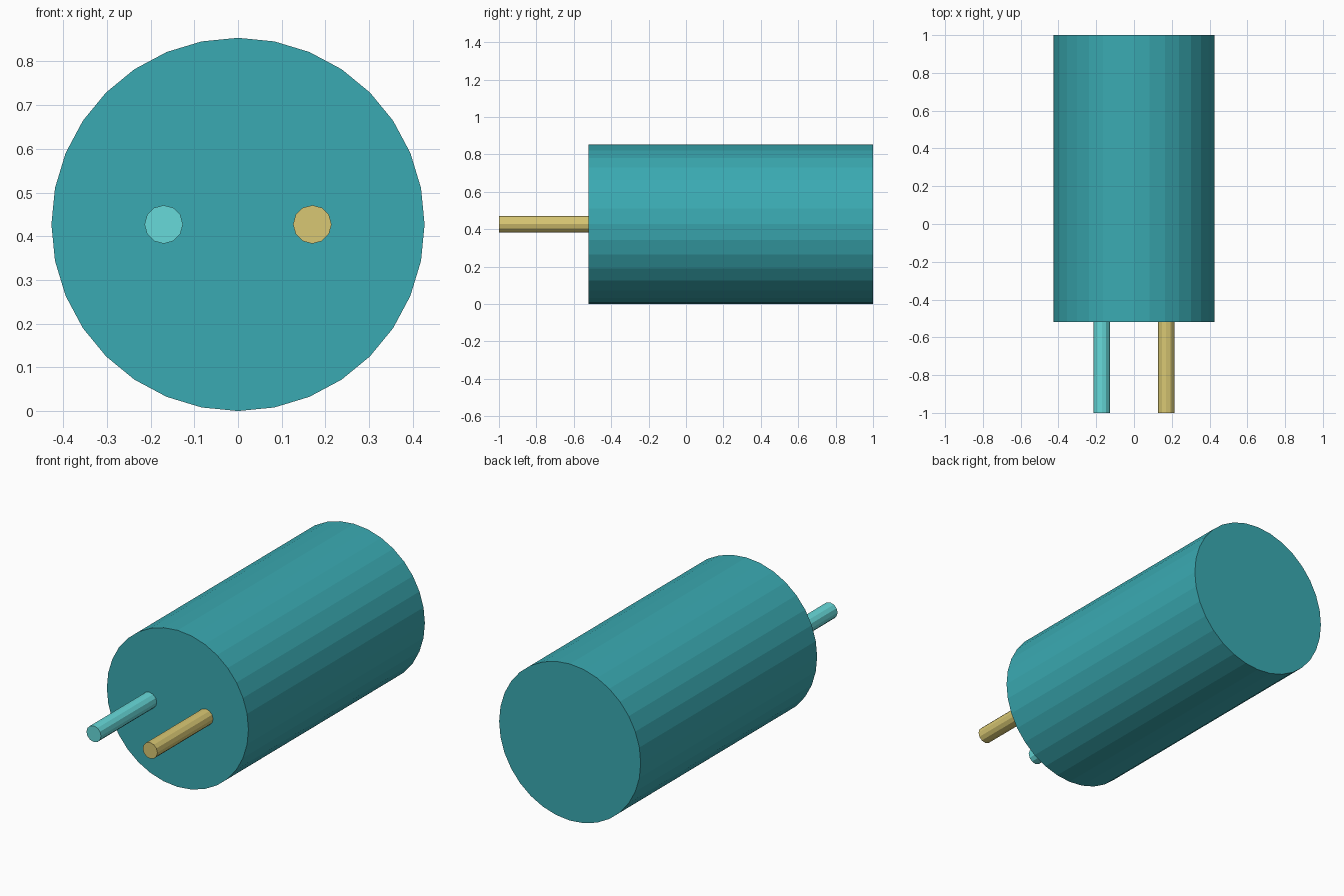
import bpy
import math

if "Cube" in bpy.data.objects:
    bpy.data.objects.remove(bpy.data.objects["Cube"])


def material(name, rgb):
    """Flat colour from 0-255 sRGB values, stored as linear."""
    def linear(c):
        c /= 255
        return c / 12.92 if c <= 0.04045 else ((c + 0.055) / 1.055) ** 2.4
    mat = bpy.data.materials.new(name)
    mat.diffuse_color = (*[linear(c) for c in rgb], 1)
    mat.use_nodes = True
    mat.node_tree.nodes["Principled BSDF"].inputs["Base Color"].default_value = mat.diffuse_color
    return mat


def rod(name, sides, radius, x, y0, y1, mat):
    """Flat-shaded cylinder lying along y, at the shared axis height."""
    bpy.ops.mesh.primitive_cylinder_add(
        vertices=sides, radius=radius, depth=y1 - y0,
        location=(x, (y0 + y1) / 2, AXIS_Z), rotation=(math.pi / 2, 0, 0))
    obj = bpy.context.object
    obj.name = name
    obj.data.materials.append(mat)
    return obj


AXIS_Z = 0.427
FRONT = -0.52

teal = material("teal", (58, 170, 178))
aqua = material("light_aqua", (103, 218, 218))
gold = material("gold", (216, 199, 115))

# Main can
rod("body", 32, 0.427, 0, FRONT, 1, teal)

# Two leads on the front end
for name, x, mat in (("left_pin", -0.17, aqua), ("right_pin", 0.17, gold)):
    rod(name, 12, 0.044, x, -1, FRONT, mat)
